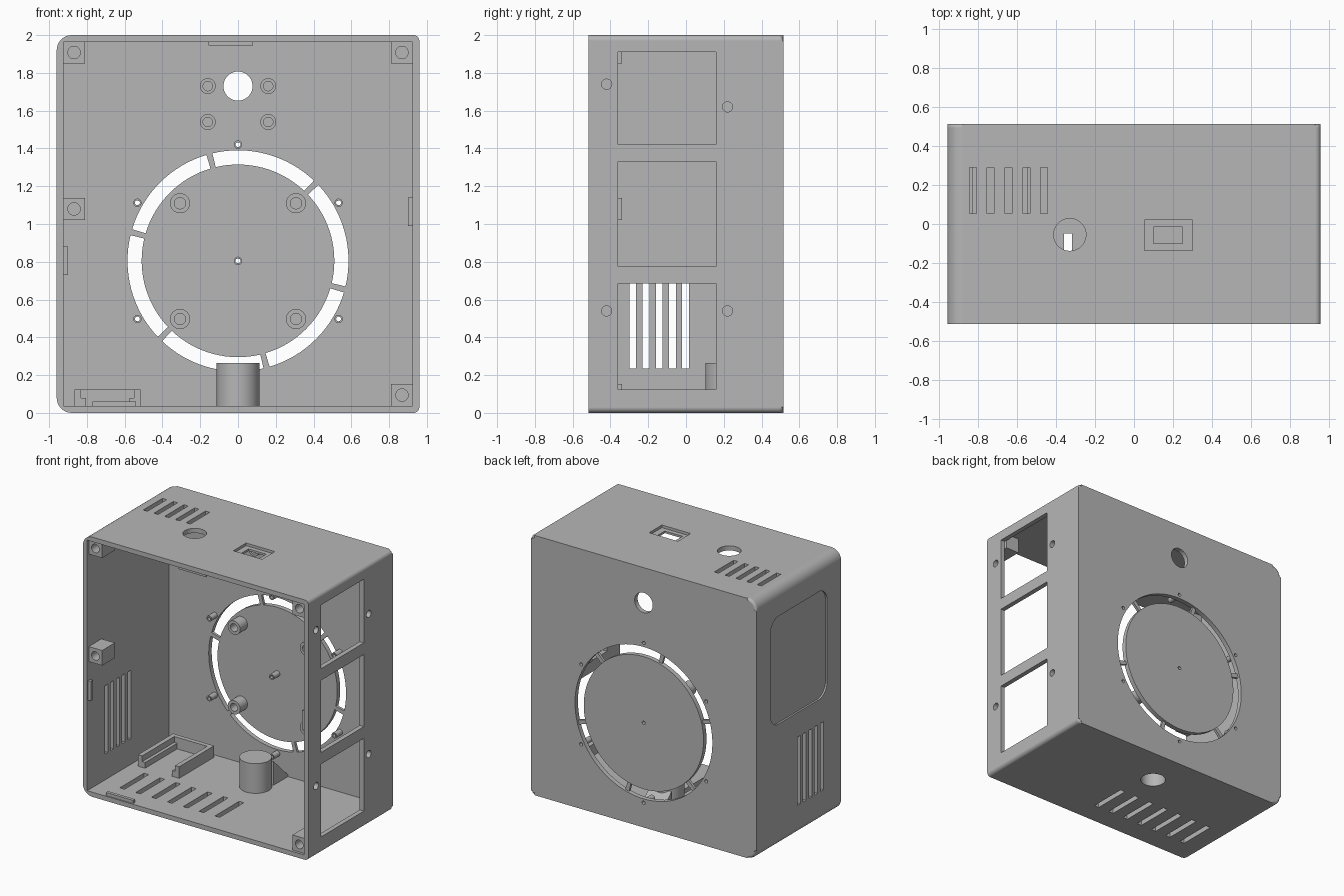
import bpy, bmesh
from math import sin, cos, pi, radians

old = bpy.data.objects.get("Cube")
if old:
    bpy.data.objects.remove(old, do_unlink=True)

grey = bpy.data.materials.new("plain grey")
grey.use_nodes = True
COLOUR = (0.47, 0.47, 0.47, 1)
grey.diffuse_color = COLOUR
grey.node_tree.nodes["Principled BSDF"].inputs["Base Color"].default_value = COLOUR

W, D, H = 0.96, 0.515, 2.0      # half width, half depth, height
T = 0.036                       # wall thickness
IX, IY = W - T, D - T           # inner faces
RING_Z = 0.805


# ---- profiles -------------------------------------------------------------
def rect(a0, a1, b0, b1):
    return [(a0, b0), (a1, b0), (a1, b1), (a0, b1)]


def circle(a, b, r, n=40):
    return [(a + r * cos(2 * pi * i / n), b + r * sin(2 * pi * i / n)) for i in range(n)]


def round_rect(a0, a1, b0, b1, r_low, r_high, n=8):
    """Rounded rectangle, with one radius at the a0 side and one at the a1 side."""
    pts = []
    corners = [(a0, b0, 1, 1, r_low), (a1, b0, -1, 1, r_high),
               (a1, b1, -1, -1, r_high), (a0, b1, 1, -1, r_low)]
    for k, (a, b, sa, sb, r) in enumerate(corners):
        for i in range(n + 1):
            t = pi + pi / 2 * (k + i / n)
            pts.append((a + sa * r + r * cos(t), b + sb * r + r * sin(t)))
    return pts


def sector(r0, r1, t0, t1, n=16):
    angles = [t0 + (t1 - t0) * i / n for i in range(n + 1)]
    return ([(r1 * cos(t), RING_Z + r1 * sin(t)) for t in angles] +
            [(r0 * cos(t), RING_Z + r0 * sin(t)) for t in reversed(angles)])


# ---- solids ---------------------------------------------------------------
def prism(bm, pts, axis, lo, hi):
    """Extrude a 2D profile along an axis."""
    def place(p, d):
        return {"x": (d, p[0], p[1]), "y": (p[0], d, p[1]), "z": (p[0], p[1], d)}[axis]
    a = [bm.verts.new(place(p, lo)) for p in pts]
    b = [bm.verts.new(place(p, hi)) for p in pts]
    bm.faces.new(a)
    bm.faces.new(b[::-1])
    for i in range(len(pts)):
        j = (i + 1) % len(pts)
        bm.faces.new((a[j], a[i], b[i], b[j]))


def tube(bm, x, z, r_out, r_in, y0, y1, n=32):
    loops = [[bm.verts.new((p, y, q)) for p, q in circle(x, z, r, n)]
             for r, y in ((r_out, y0), (r_out, y1), (r_in, y1), (r_in, y0))]
    for k in range(4):
        a, b = loops[k], loops[(k + 1) % 4]
        for i in range(n):
            j = (i + 1) % n
            bm.faces.new((a[i], a[j], b[j], b[i]))


def finish(bm, name):
    bmesh.ops.recalc_face_normals(bm, faces=bm.faces[:])
    mesh = bpy.data.meshes.new(name)
    bm.to_mesh(mesh)
    bm.free()
    mesh.materials.append(grey)
    ob = bpy.data.objects.new(name, mesh)
    bpy.context.collection.objects.link(ob)
    return ob


def activate(ob):
    bpy.ops.object.select_all(action="DESELECT")
    ob.select_set(True)
    bpy.context.view_layer.objects.active = ob


def cut(ob, shapes):
    """Subtract a list of prisms (profile, axis, lo, hi)."""
    bm = bmesh.new()
    for shape in shapes:
        prism(bm, *shape)
    cutter = finish(bm, "cutter")
    cutter.hide_render = True
    activate(ob)
    mod = ob.modifiers.new("cut", "BOOLEAN")
    mod.operation, mod.solver, mod.object = "DIFFERENCE", "EXACT", cutter
    bpy.ops.object.modifier_apply(modifier=mod.name)
    bpy.data.objects.remove(cutter, do_unlink=True)


def smooth(ob):
    activate(ob)
    bpy.ops.object.shade_smooth_by_angle(angle=radians(35))
    mod = ob.modifiers.new("flat faces", "WEIGHTED_NORMAL")
    mod.keep_sharp = True


# ---- case shell, open at the front ----------------------------------------
bm = bmesh.new()
prism(bm, round_rect(-W, W, 0, H, 0.08, 0.03), "y", -D, D)
back = [e for e in bm.edges if all(v.co.y > D - 0.01 for v in e.verts)]
bmesh.ops.bevel(bm, geom=back, offset=0.02, segments=4, profile=0.5, affect="EDGES")
case = finish(bm, "case_shell")
cut(case, [(rect(-IX, IX, T, H - T), "y", -D - 0.1, IY)])

# shallow recesses: side panel, top port, fan ring spokes
step = pi / 3
spokes = [radians(45) + i * step for i in range(6)]
half_gap = 0.028
recesses = [(round_rect(-0.345, 0.345, 0.95, 1.78, 0.1, 0.1), "x", -W - 0.1, -W + 0.014),
            (rect(0.055, 0.3, -0.135, 0.02), "z", H - 0.02, H + 0.1)]
recesses += [(sector(0.51, 0.585, t - 0.05, t + 0.05, 4), "y", D - 0.016, D + 0.1) for t in spokes]
cut(case, recesses)

# through openings in the back wall
ring_holes = [(0.615 * cos(pi / 6 + i * step), RING_Z + 0.615 * sin(pi / 6 + i * step))
              for i in range(6)] + [(0, RING_Z)]
holes = [(sector(0.51, 0.585, t + half_gap, t + step - half_gap), "y", IY - 0.1, D + 0.1)
         for t in spokes]
holes += [(circle(x, z, 0.013, 16), "y", IY - 0.1, D + 0.1) for x, z in ring_holes]
holes.append((circle(0, 1.73, 0.077), "y", IY - 0.1, D + 0.1))
cut(case, holes)

# windows and screw holes in one side, vents in the other
side = [(rect(-0.36, 0.16, z0, z1), "x", IX - 0.1, W + 0.1)
        for z0, z1 in ((0.125, 0.685), (0.775, 1.33), (1.42, 1.91))]
side += [(circle(y, z, 0.027, 24), "x", IX - 0.1, W + 0.1)
         for y, z in ((-0.42, 1.74), (0.22, 1.62), (-0.42, 0.54), (0.22, 0.54))]
side += [(rect(y - 0.018, y + 0.018, 0.235, 0.76), "x", -W - 0.1, -IX + 0.1)
         for y in (-0.282 + 0.07 * i for i in range(5))]
cut(case, side)

# top vents, button hole and port; floor vents and cable hole
ends = [(rect(x - 0.018, x + 0.018, 0.055, 0.29), "z", H - 0.15, H + 0.1)
        for x in (-0.828 + 0.0915 * i for i in range(5))]
ends.append((circle(-0.33, -0.055, 0.083), "z", H - 0.15, H + 0.1))
ends.append((rect(0.1, 0.25, -0.1, -0.015), "z", H - 0.15, H + 0.1))
ends += [(rect(x - 0.02, x + 0.02, -0.345, -0.05), "z", -0.1, 0.15)
         for x in (-0.745 + 0.135 * i for i in range(7))]
ends.append((circle(0, 0.215, 0.09), "z", -0.1, 0.15))
cut(case, ends)
smooth(case)

# ---- hollow socket on the floor with a sloping back -----------------------
bm = bmesh.new()
prism(bm, circle(0, 0.215, 0.113, 48), "z", T, 0.265)
socket = finish(bm, "floor_socket")
cut(socket, [(circle(0, 0.215, 0.09), "z", 0, 0.235)])
smooth(socket)
bm = bmesh.new()
prism(bm, [(0.305, T), (IY, T), (IY, 0.05), (0.305, 0.22)], "x", -0.09, 0.09)
finish(bm, "socket_wedge")

# ---- screw posts on the back wall -----------------------------------------
bm = bmesh.new()
for s in (-1, 1):
    for z in (1.11, 0.497):
        tube(bm, s * 0.307, z, 0.053, 0.03, IY - 0.09, IY + 0.002)
    for z in (1.73, 1.54):
        tube(bm, s * 0.16, z, 0.042, 0.025, IY - 0.06, IY + 0.002)
for x, z in ring_holes:
    tube(bm, x, z, 0.022, 0.013, IY - 0.07, IY + 0.002, 20)
smooth(finish(bm, "screw_posts"))

# ---- lid screw blocks at the front ----------------------------------------
blocks = [(-0.868, 1.908), (0.868, 1.908), (0.868, 0.094), (-0.868, 1.08)]
bm = bmesh.new()
for x, z in blocks:
    prism(bm, rect(x - 0.058, x + 0.058, z - 0.058, z + 0.058), "y", -D + 0.02, -0.34)
lid_blocks = finish(bm, "lid_screw_blocks")
cut(lid_blocks, [(circle(x, z, 0.033, 24), "y", -D - 0.1, -0.38) for x, z in blocks])
smooth(lid_blocks)

# ---- lid catches along the rim --------------------------------------------
bm = bmesh.new()
for x0, x1, z0, z1 in ((-0.155, 0.08, 1.945, H - T), (-0.77, -0.54, T, 0.06),
                       (-IX, -0.9, 0.73, 0.88), (0.9, IX, 0.99, 1.14)):
    prism(bm, rect(x0, x1, z0, z1), "y", -D + 0.01, -D + 0.035)
finish(bm, "lid_catches")

# ---- U shaped board holder on the floor -----------------------------------
bm = bmesh.new()
prism(bm, [(-0.865, 0.02), (-0.83, 0.02), (-0.83, 0.41), (-0.55, 0.41), (-0.55, 0.02),
           (-0.515, 0.02), (-0.515, 0.445), (-0.865, 0.445)], "z", T, 0.125)
for x0, x1 in ((-0.83, -0.805), (-0.575, -0.55)):
    prism(bm, rect(x0, x1, 0.02, 0.41), "z", T, 0.08)
finish(bm, "board_holder")
